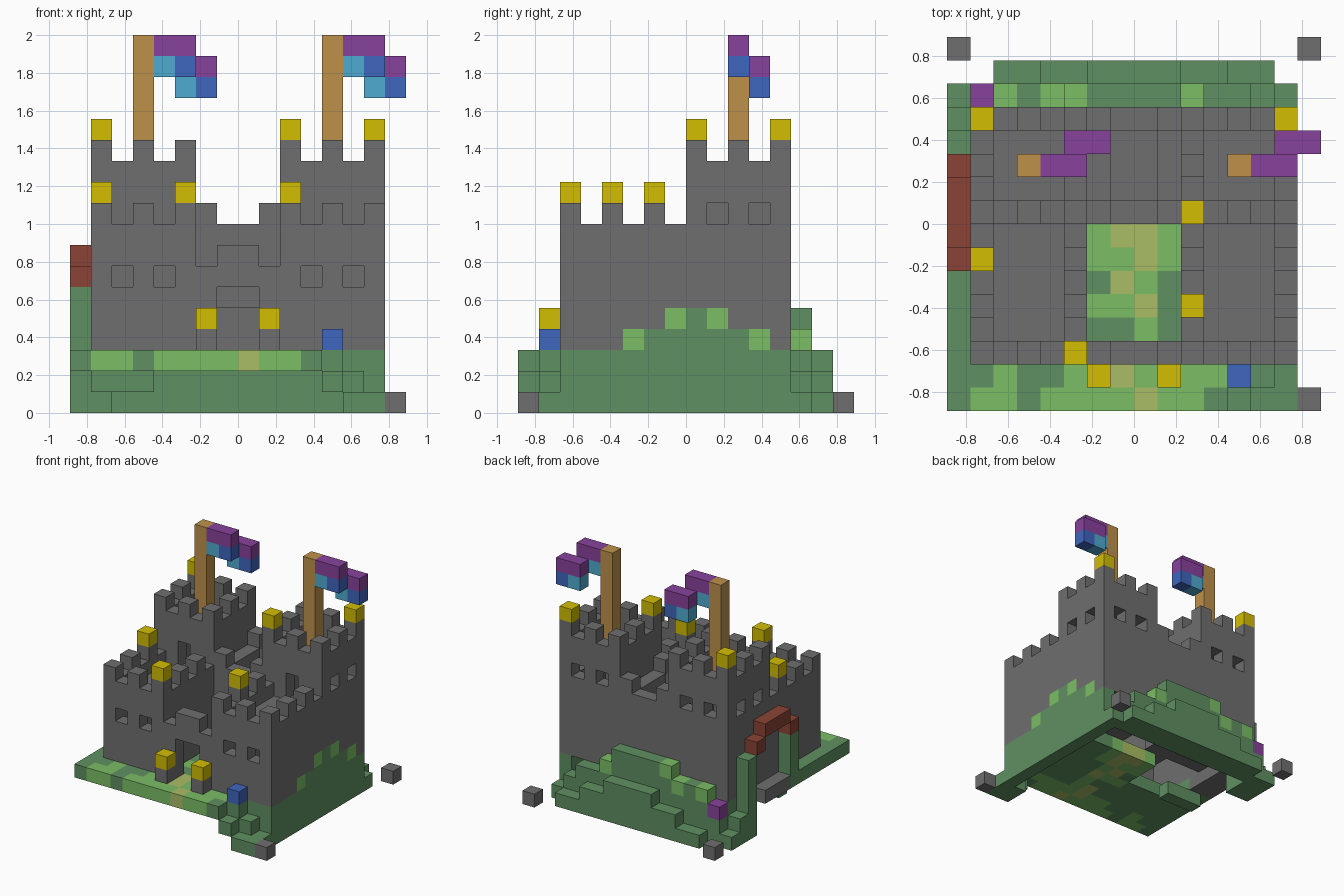
import bpy, bmesh

cube = bpy.data.objects.get("Cube")
if cube:
    bpy.data.objects.remove(cube, do_unlink=True)

S = 2 / 18          # block size
PALETTE = {
    "stone_grey": (111, 111, 111), "grass_green": (95, 144, 97),
    "light_green": (123, 190, 101), "path_tan": (170, 189, 102),
    "lamp_yellow": (212, 190, 4), "flag_purple": (137, 66, 157),
    "deep_blue": (62, 102, 190), "sky_blue": (79, 171, 208),
    "wood_brown": (190, 145, 75), "brick_red": (139, 68, 54)}
GREY, GREEN, LIGHT, TAN, YELLOW, PURPLE, BLUE, SKY, WOOD, RED = PALETTE


def linear(c):
    c /= 255
    return c / 12.92 if c <= 0.04045 else ((c + 0.055) / 1.055) ** 2.4


materials = {}
for name, rgb in PALETTE.items():
    m = bpy.data.materials.new(name)
    m.use_nodes = True
    col = (*[linear(c) for c in rgb], 1)
    m.diffuse_color = col
    bsdf = next(n for n in m.node_tree.nodes if n.type == 'BSDF_PRINCIPLED')
    bsdf.inputs["Base Color"].default_value = col
    bsdf.inputs["Roughness"].default_value = 0.9
    materials[name] = m

blocks = {}         # (x, y, z) -> (part, colour)


def span(r):
    return range(r[0], r[1] + 1) if isinstance(r, tuple) else (r,)


def fill(part, colour, xs, ys, zs):
    for x in span(xs):
        for y in span(ys):
            for z in span(zs):
                blocks[x, y, z] = (part, colour)


def carve(xs, ys, zs):
    for x in span(xs):
        for y in span(ys):
            for z in span(zs):
                blocks.pop((x, y, z), None)


def hollow(part, x0, x1, y0, y1, z0, z1):
    """Walls with a roof sunk one block below the parapet."""
    fill(part, GREY, (x0, x1), (y0, y1), (z0, z1))
    carve((x0 + 1, x1 - 1), (y0 + 1, y1 - 1), (z0, z1))
    fill(part, GREY, (x0 + 1, x1 - 1), (y0 + 1, y1 - 1), z1 - 1)


# Ground slab with its painted lawn and path, open below the right wing
fill("lawn", GREEN, (0, 14), (2, 7), 2)
fill("lawn", GREEN, (0, 12), 1, 2)
fill("lawn", GREEN, (0, 11), 0, 2)
carve((2, 5), (5, 7), 2)
KEY = {"G": GREEN, "L": LIGHT, "T": TAN}
for x0, y, row in ((0, 0, "GLLGLLLLTLLG"), (1, 1, "GLGGLLTLLLL"),
                   (6, 2, "GTLG"), (6, 3, "GGLG"), (6, 4, "LLTG"),
                   (6, 5, "GTLG"), (6, 6, "LLTL"), (6, 7, "LTTL")):
    for i, key in enumerate(row):
        fill("lawn", KEY[key], x0 + i, y, 2)

# Steps at the front corner
fill("corner_steps", GREEN, 12, 0, 1)
fill("corner_steps", GREEN, 13, 1, 1)
fill("corner_steps", GREEN, (13, 14), (0, 1), 0)

# Keep, front wings and gate wall
hollow("keep", 6, 9, 8, 12, 3, 8)
carve((7, 8), 8, (3, 4))
for x in (6, 9):
    for y in (8, 12):
        fill("keep", GREY, x, y, 9)
for side, x0 in (("right", 1), ("left", 10)):
    wing = side + "_front_wing"
    hollow(wing, x0, x0 + 4, 2, 8, 3, 8)
    for i in (0, 2, 4):
        fill(wing, GREY, x0 + i, 2, 9)
        for x in (x0, x0 + 4):
            fill(wing, GREY, x, 2 + i, 9)
    for x in (x0 + 1, x0 + 3):
        carve(x, 2, 6)
    # Back tower with battlements, windows and roof door
    tower = side + "_back_tower"
    hollow(tower, x0, x0 + 4, 8, 12, 3, 11)
    for i in (0, 2, 4):
        for j in (0, 2, 4):
            if (i, j) != (2, 2):
                fill(tower, GREY, x0 + i, 8 + j, 12)
    for i in (1, 3):
        carve(x0 + i, 12, 9)
        carve(1 if x0 == 1 else 14, 8 + i, 9)
    carve(x0 + 2, 8, (8, 9))
    # Flag and pole
    p = x0 + 2
    fill(side + "_flag_pole", WOOD, p, 10, (11, 17))
    flag = side + "_flag"
    for dx, y, z in ((1, 10, 17), (2, 11, 16)):
        fill(flag, PURPLE, (p + dx, p + dx + 1), y, z)
        fill(flag, SKY, p + dx, y, z - 1)
        fill(flag, BLUE, p + dx + 1, y, z - 1)

fill("gate_wall", GREY, (6, 9), 2, (3, 6))
fill("gate_wall", GREY, (7, 8), 2, 7)
carve((7, 8), 2, (3, 5))

# Lamps on the battlements and on the gate posts
for x, y, z in ((1, 12, 13), (14, 12, 13), (10, 8, 13),
                (1, 6, 10), (10, 4, 10), (5, 2, 10)):
    fill("roof_lamps", YELLOW, x, y, z)
for x in (6, 9):
    fill("gate_posts", GREY, x, 1, 3)
    fill("gate_lamps", YELLOW, x, 1, 4)
fill("blue_block", BLUE, 12, 1, 3)

# Mossy bank on the left wall
fill("left_bank", GREEN, 14, (2, 12), (0, 2))
fill("left_bank", GREEN, 14, (6, 10), 3)
fill("left_bank", GREEN, 14, 8, 4)
for y, z in ((5, 3), (11, 3), (7, 4), (9, 4)):
    fill("left_bank", LIGHT, 14, y, z)

# Terraced hill at the back: heights by column
for x, h in enumerate((1, 2, 4, 4, 4, 5, 5, 5, 5, 5, 4, 3, 3, 2, 1)):
    fill("back_hill", GREEN, x, 13, (0, h - 1))
for x, h in enumerate((1, 1, 2, 2, 3, 3, 3, 3, 2, 2, 1, 1), 2):
    fill("back_hill", GREEN, x, 14, (0, h - 1))
for x, z in ((2, 3), (4, 3), (5, 4), (10, 3)):
    fill("back_hill", LIGHT, x, 13, z)
fill("purple_block", PURPLE, 1, 13, 2)

# Side arch, its pillars and the stone sill below it
fill("side_sill", GREY, (0, 1), (7, 9), 2)
fill("side_sill", GREY, 1, 10, 2)
fill("side_bank", GREEN, (1, 3), 6, 1)
fill("side_bank", GREEN, 1, (11, 12), (0, 2))
fill("side_bank", GREEN, 0, 12, (0, 1))
fill("arch_pillars", GREEN, 0, 11, (0, 5))
fill("arch_pillars", GREEN, 0, 6, (3, 5))
fill("side_arch", RED, 0, (7, 9), 7)
for y in (6, 10):
    fill("side_arch", RED, 0, y, 6)

# Loose corner stones
for x, y in ((15, 0), (0, 15), (15, 15)):
    fill("corner_stones", GREY, x, y, 0)

# Turn each part's blocks into a mesh of its exposed faces
SIDES = {(1, 0, 0): ((1, 0, 0), (1, 1, 0), (1, 1, 1), (1, 0, 1)),
         (-1, 0, 0): ((0, 0, 0), (0, 0, 1), (0, 1, 1), (0, 1, 0)),
         (0, 1, 0): ((0, 1, 0), (0, 1, 1), (1, 1, 1), (1, 1, 0)),
         (0, -1, 0): ((0, 0, 0), (1, 0, 0), (1, 0, 1), (0, 0, 1)),
         (0, 0, 1): ((0, 0, 1), (1, 0, 1), (1, 1, 1), (0, 1, 1)),
         (0, 0, -1): ((0, 0, 0), (0, 1, 0), (1, 1, 0), (1, 0, 0))}
parts = {}
for pos, (part, colour) in blocks.items():
    parts.setdefault(part, []).append((pos, colour))

for part, cells in parts.items():
    bm = bmesh.new()
    verts, colours = {}, []
    for pos, colour in cells:
        if colour not in colours:
            colours.append(colour)
        for d, corners in SIDES.items():
            if tuple(a + b for a, b in zip(pos, d)) in blocks:
                continue
            ring = []
            for c in corners:
                k = tuple(a + b for a, b in zip(pos, c))
                if k not in verts:
                    verts[k] = bm.verts.new(((k[0] - 8) * S, (k[1] - 8) * S, k[2] * S))
                ring.append(verts[k])
            bm.faces.new(ring).material_index = colours.index(colour)
    bmesh.ops.dissolve_limit(bm, angle_limit=0.01, verts=bm.verts[:],
                             edges=bm.edges[:], delimit={'MATERIAL'})
    mesh = bpy.data.meshes.new(part)
    bm.to_mesh(mesh)
    bm.free()
    for colour in colours:
        mesh.materials.append(materials[colour])
    bpy.context.collection.objects.link(bpy.data.objects.new(part, mesh))
